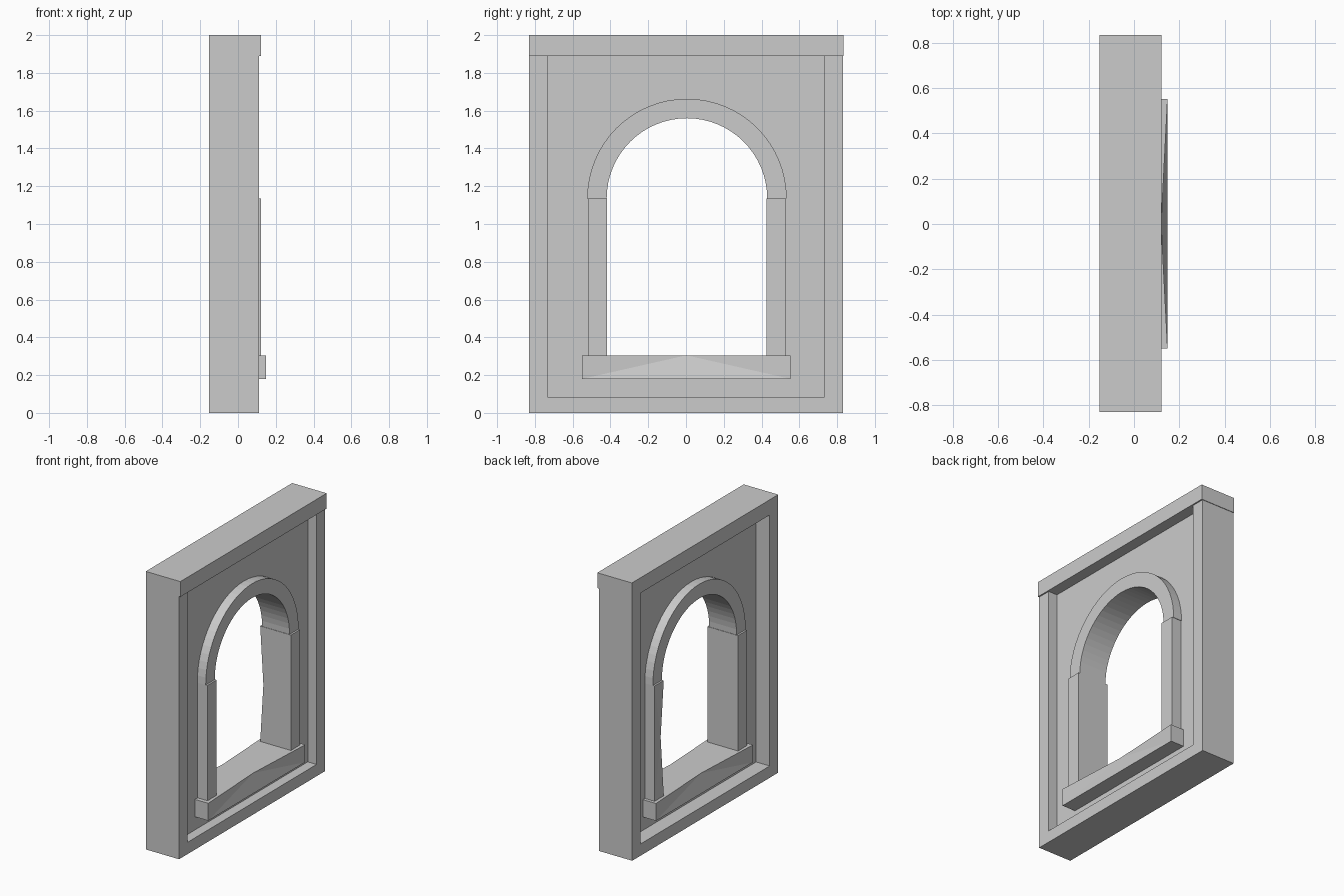
import bpy, bmesh, math
from mathutils import Vector

if "Cube" in bpy.data.objects:
    bpy.data.objects.remove(bpy.data.objects["Cube"], do_unlink=True)

# One plain stone colour
stone = bpy.data.materials.new("stone_grey")
stone.use_nodes = True
colour = (0.6, 0.6, 0.6, 1)
stone.diffuse_color = colour
stone.node_tree.nodes["Principled BSDF"].inputs["Base Color"].default_value = colour


def finish(name, bm):
    bmesh.ops.recalc_face_normals(bm, faces=bm.faces)
    mesh = bpy.data.meshes.new(name)
    bm.to_mesh(mesh)
    bm.free()
    mesh.materials.append(stone)
    obj = bpy.data.objects.new(name, mesh)
    bpy.context.collection.objects.link(obj)
    return obj


def prism(name, outline, x0, x1, worn=()):
    """Extrude a (y, z) outline through the wall; worn edges get a pushed-in midpoint."""
    bm = bmesh.new()
    face = bm.faces.new([bm.verts.new((x0, y, z)) for y, z in outline])
    new = bmesh.ops.extrude_face_region(bm, geom=[face])["geom"]
    moved = [v for v in new if isinstance(v, bmesh.types.BMVert)]
    bmesh.ops.translate(bm, verts=moved, vec=(x1 - x0, 0, 0))
    for middle, shift in worn:
        middle = Vector(middle)
        edge = min(bm.edges, key=lambda e: ((e.verts[0].co + e.verts[1].co) / 2 - middle).length)
        _, vert = bmesh.utils.edge_split(edge, edge.verts[0], 0.5)
        vert.co.x += shift
        bmesh.ops.triangulate(bm, faces=list(vert.link_faces))
    return finish(name, bm)


def rect(y0, y1, z0, z1):
    return [(y0, z0), (y1, z0), (y1, z1), (y0, z1)]


def arc(radius, steps=32):
    angles = [math.pi * i / steps for i in range(steps + 1)]
    return [(MID + radius * math.cos(a), SPRING + radius * math.sin(a)) for a in angles]


MID, SPRING = 0.005, 1.135      # arch centre
INNER, OUTER = 0.425, 0.528     # arch radii
HALF, REVEAL = 0.83, 0.733      # outer and inner half widths of the frame
LOW, HIGH = 0.085, 1.89         # recess bottom and top
SILL = 0.305
BACK = -0.153

# Outer frame: U-shaped surround with a deeper head beam
prism("surround", [(-HALF, 0), (HALF, 0), (HALF, HIGH), (REVEAL, HIGH), (REVEAL, LOW),
                   (-REVEAL, LOW), (-REVEAL, HIGH), (-HALF, HIGH)], BACK, 0.112)
prism("head_beam", rect(-HALF, HALF + 0.004, HIGH, 2), BACK, 0.122)

# Recessed wall panel around the opening, and the apron below it
seam = 0.24
middle_radius = (INNER + OUTER) / 2
opening = arc(middle_radius)
prism("wall_panel", [(REVEAL, seam), (REVEAL, HIGH), (-REVEAL, HIGH), (-REVEAL, seam),
                     (MID - middle_radius, seam)] + opening[::-1]
      + [(MID + middle_radius, seam)], -0.045, 0.042)
prism("apron", rect(-REVEAL, REVEAL, LOW, seam), -0.045, 0.042)

# Arch trim
prism("arch_trim", arc(OUTER) + arc(INNER)[::-1], -0.109, 0.109)

# Pilasters, one with a worn inner edge at the back
deep = 0.122
for side, name in ((-1, "right_pilaster"), (1, "left_pilaster")):
    near, far = sorted((MID + side * (INNER - 0.003), MID + side * (OUTER - 0.003)))
    worn = [((-deep, near, (SILL + SPRING) / 2), 0.025)] if side > 0 else ()
    prism(name, rect(near, far, SILL, SPRING), -deep, deep, worn)

# Sill through the wall, worn at the middle of its top edges
prism("sill", rect(-0.55, 0.553, 0.18, SILL), -0.148, 0.148,
      [((0.148, 0, SILL), -0.028), ((-0.148, 0, SILL), 0.028)])
